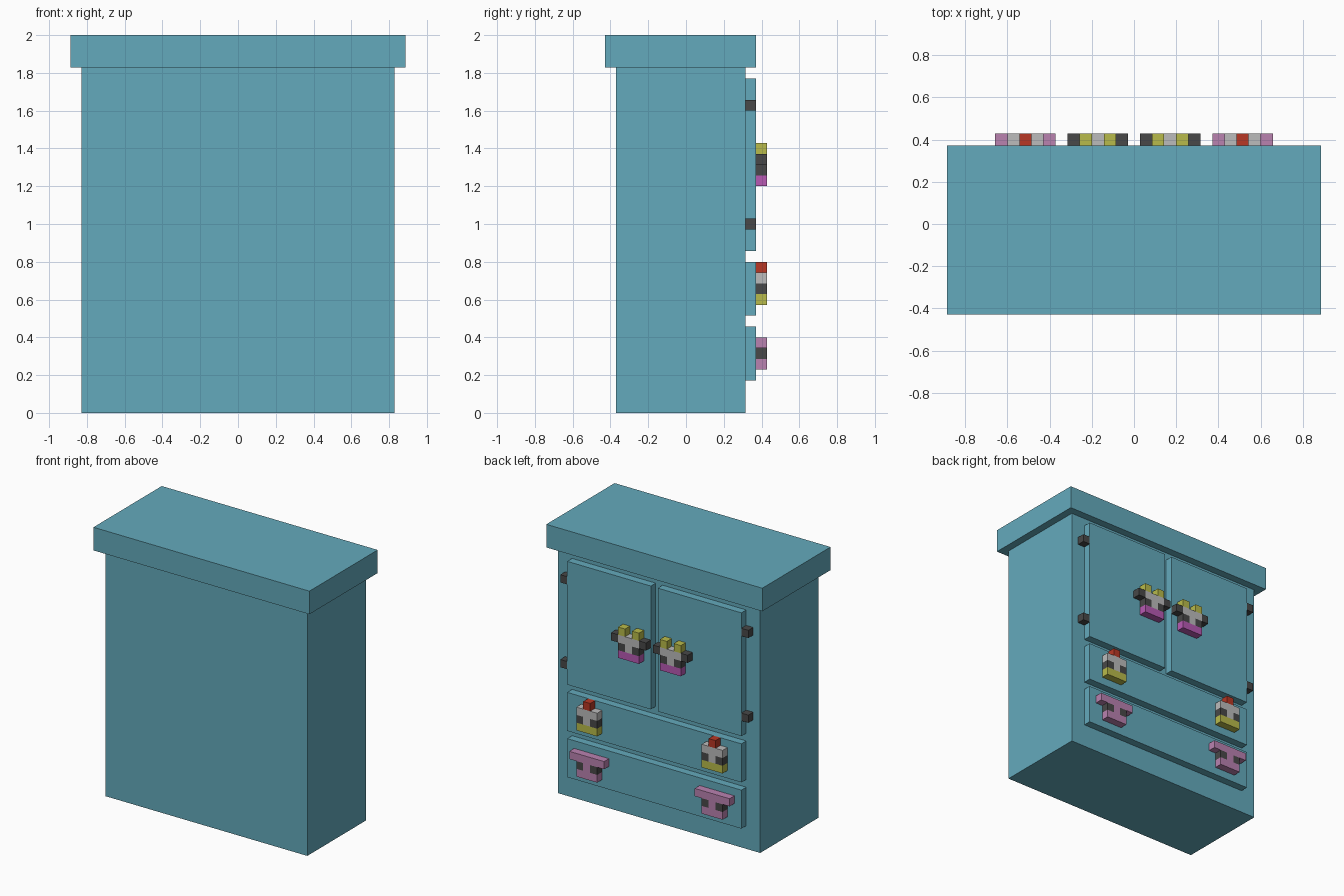
import bpy, bmesh
from mathutils import Vector

if "Cube" in bpy.data.objects:
    bpy.data.objects.remove(bpy.data.objects["Cube"])

U = 2 / 35            # one grid cell of the design
Y0 = -7.5             # front-most cell plane


def material(name, rgb):
    m = bpy.data.materials.new(name)
    m.diffuse_color = (*rgb, 1)
    m.use_nodes = True
    m.node_tree.nodes["Principled BSDF"].inputs["Base Color"].default_value = m.diffuse_color
    return m


TEAL = material("teal", (0.127, 0.402, 0.503))
DARK = material("charcoal", (0.065, 0.065, 0.065))
GREY = material("light_grey", (0.503, 0.503, 0.503))
YELLOW = material("yellow", (0.485, 0.497, 0.069))
MAGENTA = material("magenta", (0.479, 0.102, 0.456))
PINK = material("pink", (0.491, 0.223, 0.434))
RED = material("red", (0.479, 0.039, 0.018))
KEY = {"d": DARK, "g": GREY, "y": YELLOW, "m": MAGENTA, "p": PINK, "r": RED}


def finish(name, bm, mats):
    mesh = bpy.data.meshes.new(name)
    bm.normal_update()
    bm.to_mesh(mesh)
    bm.free()
    for m in mats:
        mesh.materials.append(m)
    ob = bpy.data.objects.new(name, mesh)
    bpy.context.collection.objects.link(ob)
    return ob


def box(name, x, y, z, mat):
    """Box from (low, high) cell ranges; y counts back from the front plane."""
    bm = bmesh.new()
    bmesh.ops.create_cube(bm, size=1)
    for v in bm.verts:
        v.co = Vector((x[v.co.x > 0], Y0 + y[v.co.y > 0], z[v.co.z > 0])) * U
    return finish(name, bm, [mat])


def block_handle(name, x0, z0, rows):
    """Handle made of coloured cells, with no faces between touching cells."""
    cells = {(c, len(rows) - 1 - r): k for r, row in enumerate(rows)
             for c, k in enumerate(row) if k != "."}
    keys = sorted(set(cells.values()))
    bm = bmesh.new()
    for (c, r), k in cells.items():
        for axis in range(3):
            for side in (-1, 1):
                step = [0, 0, 0]
                step[axis] = side
                if axis != 1 and (c + step[0], r + step[2]) in cells:
                    continue
                n = Vector(step)
                u = Vector([float(i == (axis + 1) % 3) for i in range(3)])
                w = n.cross(u)
                mid = Vector((x0 + c + 0.5, Y0 + 14.5, z0 + r + 0.5)) + n / 2
                quad = [mid + (a * u + b * w) / 2
                        for a, b in ((-1, -1), (1, -1), (1, 1), (-1, 1))]
                f = bm.faces.new([bm.verts.new(p * U) for p in quad])
                f.material_index = keys.index(k)
    bmesh.ops.remove_doubles(bm, verts=bm.verts[:], dist=1e-5)
    finish(name, bm, [KEY[k] for k in keys])


# Cabinet body and overhanging top
box("cabinet_body", (-14.5, 14.5), (1, 13), (0, 32), TEAL)
box("cabinet_top", (-15.5, 15.5), (0, 14), (32, 35), TEAL)

# Two wide drawers
box("upper_drawer", (-12.5, 12.5), (13, 14), (9, 14), TEAL)
box("lower_drawer", (-12.5, 12.5), (13, 14), (3, 8), TEAL)

# Animal face patterns, top row first
COW = [".y.y.", "dgggd", ".dgd.", ".mmm."]
CHICKEN = [".r.", "ggg", "dgd", "yyy"]
PIG = ["ppppp", ".dpd.", ".ppp."]

# Doors, hinges and handles on both sides
for side, s in (("left", -1), ("right", 1)):
    box(f"{side}_door", sorted((0.5 * s, 12.5 * s)), (13, 14), (15, 31), TEAL)
    for level, z in (("lower", 17), ("upper", 28)):
        box(f"{side}_{level}_hinge", sorted((12.5 * s, 13.5 * s)),
            (13, 14), (z, z + 1), DARK)
    block_handle(f"{side}_door_cow_handle", 3 * s - 2.5, 21, COW)
    block_handle(f"{side}_drawer_chicken_handle", 9 * s - 1.5, 10, CHICKEN)
    block_handle(f"{side}_drawer_pig_handle", 9 * s - 2.5, 4, PIG)
